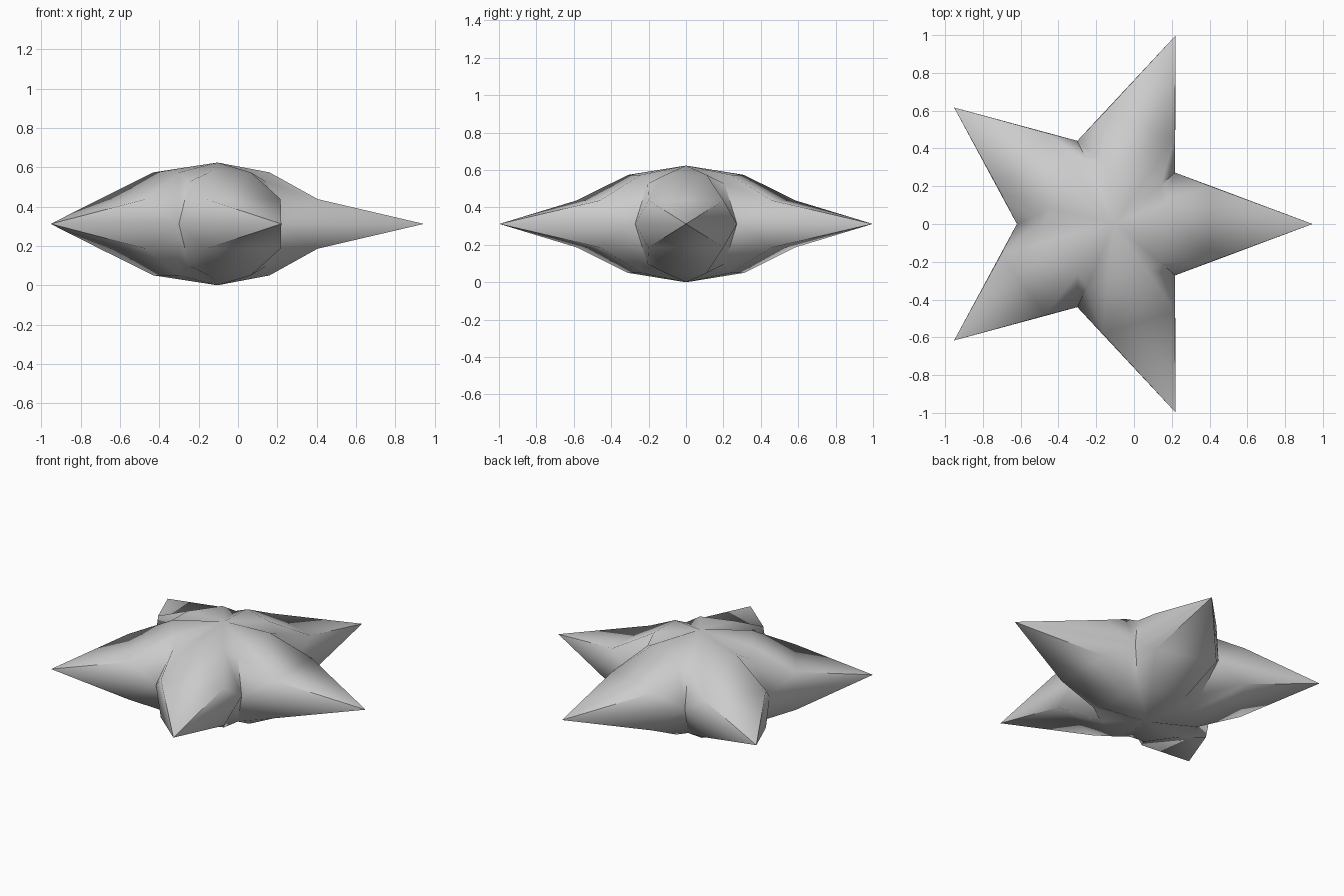
import bpy, bmesh, math
from mathutils import Vector

if "Cube" in bpy.data.objects:
    bpy.data.objects.remove(bpy.data.objects["Cube"])

MID = 0.312      # height of the star's middle plane
ARMS = 5


def spot(cx, along, side, turn, h):
    """Point given in an arm's own frame, turned around (cx, 0)."""
    c, s = math.cos(turn), math.sin(turn)
    return Vector((cx + along * c - side * s, along * s + side * c, MID + h))


bm = bmesh.new()
step = math.tau / ARMS

# points shared by both halves: arm tips and the inner corners between arms
tips = [bm.verts.new(spot(-0.104, 1.049, 0, i * step, 0)) for i in range(ARMS)]
notches = [bm.verts.new(spot(-0.157, 0.463, 0, (i + 0.5) * step, 0)) for i in range(ARMS)]

# puffed upper and lower halves
for sign in (1, -1):
    apex = bm.verts.new((-0.104, 0, MID + sign * 0.312))

    def ring(cx, along, side, h):
        return [bm.verts.new(spot(cx, along, side, i * step, sign * h)) for i in range(ARMS)]

    shoulder_a, shoulder_b = ring(-0.13, 0.29, -0.111, 0.262), ring(-0.13, 0.29, 0.111, 0.262)
    arm_a, arm_b = ring(-0.143, 0.548, -0.2, 0.126), ring(-0.143, 0.548, 0.2, 0.126)
    valley = [bm.verts.new(spot(-0.14, 0.35, 0, (i + 0.5) * step, sign * 0.215)) for i in range(ARMS)]

    for i in range(ARMS):
        j = (i + 1) % ARMS
        faces = [
            # arm top
            (tips[i], arm_b[i], arm_a[i]),
            (arm_a[i], arm_b[i], shoulder_b[i], shoulder_a[i]),
            (shoulder_a[i], shoulder_b[i], apex),
            # valley between neighbouring arms
            (apex, shoulder_b[i], valley[i]),
            (apex, valley[i], shoulder_a[j]),
            (shoulder_b[i], arm_b[i], notches[i], valley[i]),
            (valley[i], notches[i], arm_a[j], shoulder_a[j]),
            # arm side walls
            (tips[i], notches[i], arm_b[i]),
            (tips[j], arm_a[j], notches[i]),
        ]
        for f in faces:
            bm.faces.new(f)

bmesh.ops.recalc_face_normals(bm, faces=bm.faces)
mesh = bpy.data.meshes.new("star")
bm.to_mesh(mesh)
bm.free()
star = bpy.data.objects.new("star", mesh)
bpy.context.collection.objects.link(star)

# soft body, crisp edges near the tips
bpy.context.view_layer.objects.active = star
star.select_set(True)
bpy.ops.object.shade_smooth_by_angle(angle=math.radians(60))
